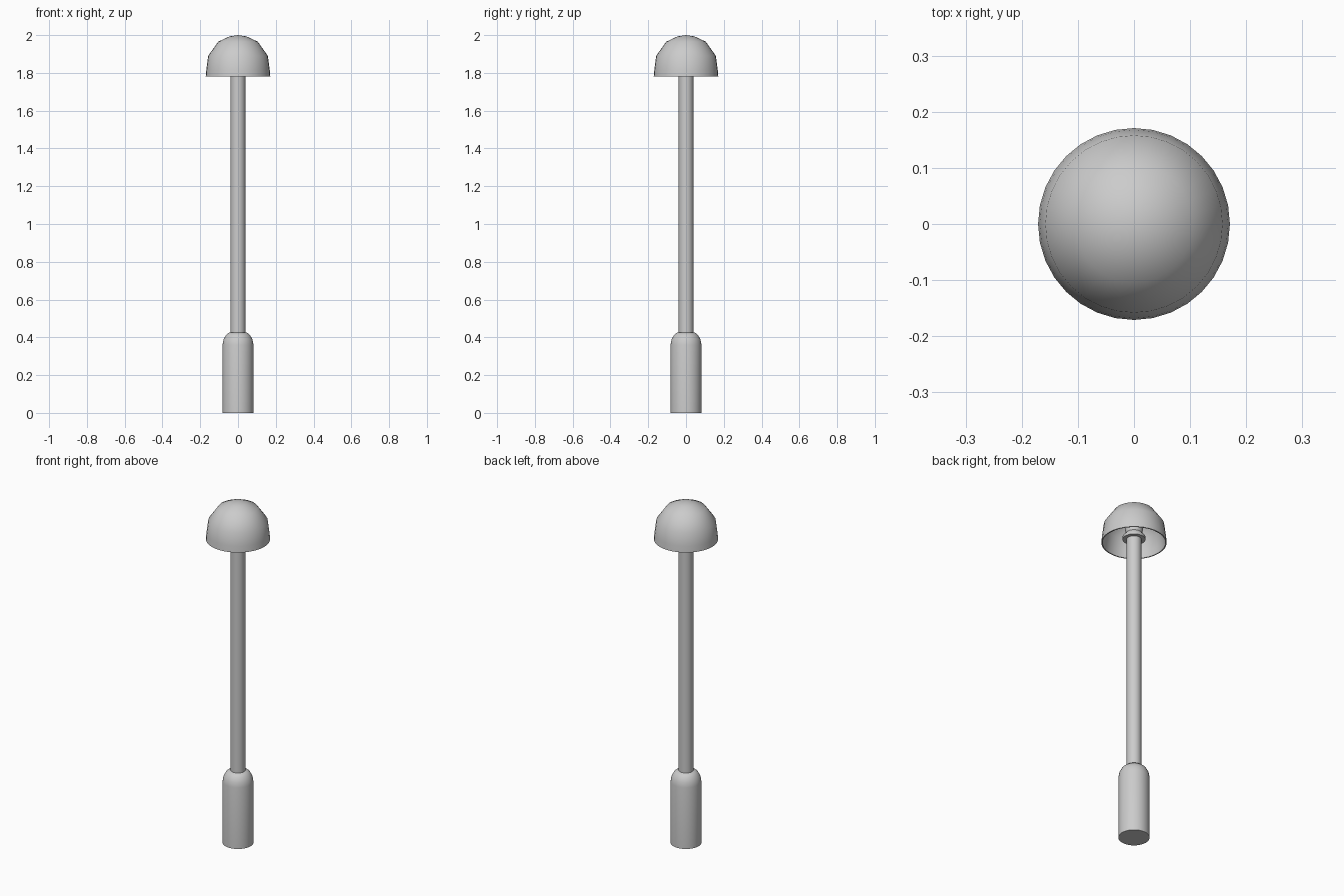
import bpy, bmesh, math

if "Cube" in bpy.data.objects:
    bpy.data.objects.remove(bpy.data.objects["Cube"])

def lathe(name, profile, segments=32):
    """Spin a (radius, height) profile around z; zero radius closes to a pole."""
    bm = bmesh.new()
    verts = [bm.verts.new((r, 0, z)) for r, z in profile]
    edges = [bm.edges.new(pair) for pair in zip(verts, verts[1:])]
    bmesh.ops.spin(bm, geom=verts + edges, cent=(0, 0, 0), axis=(0, 0, 1),
                   angle=2 * math.pi, steps=segments, use_duplicate=False)
    bmesh.ops.remove_doubles(bm, verts=bm.verts, dist=1e-5)
    bmesh.ops.recalc_face_normals(bm, faces=bm.faces)
    mesh = bpy.data.meshes.new(name)
    bm.to_mesh(mesh)
    bm.free()
    obj = bpy.data.objects.new(name, mesh)
    bpy.context.collection.objects.link(obj)
    bpy.context.view_layer.objects.active = obj
    obj.select_set(True)
    bpy.ops.object.shade_smooth_by_angle(angle=math.radians(45))
    obj.select_set(False)
    return obj

# Thick foot with a rounded shoulder
lathe("base", [(0, 0), (0.082, 0), (0.082, 0.36), (0.077, 0.388),
               (0.064, 0.412), (0.048, 0.425), (0, 0.428)])

# Slim post
lathe("pole", [(0, 0.40), (0.039, 0.40), (0.039, 1.82), (0, 1.82)])

# Flared lamp holder hidden under the shade
lathe("lamp_holder", [(0, 1.80), (0.06, 1.80), (0.06, 1.815), (0.043, 1.835),
                      (0.05, 1.89), (0.05, 1.96), (0, 1.96)])

# Hollow domed shade with a thin wall
lathe("shade", [(0, 2.0), (0.045, 1.993), (0.105, 1.965), (0.158, 1.89),
                (0.168, 1.815), (0.171, 1.78), (0.165, 1.78), (0.16, 1.815),
                (0.15, 1.885), (0.1, 1.955), (0.043, 1.982), (0, 1.988)])
